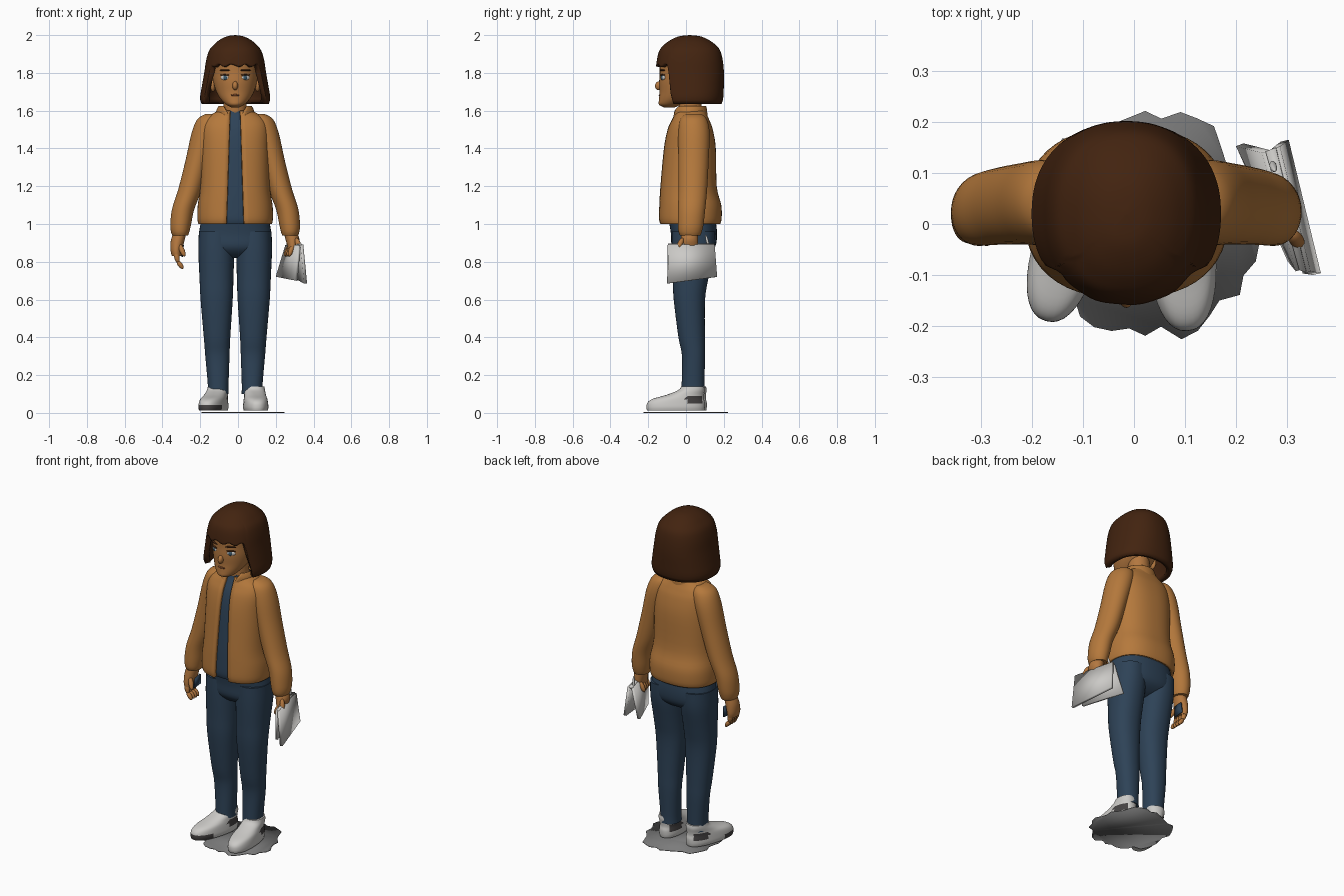
import bpy, bmesh, math, random
from mathutils import Matrix, Vector

if "Cube" in bpy.data.objects:
    bpy.data.objects.remove(bpy.data.objects["Cube"])

random.seed(4)
C = -0.015  # body centre line in x


def material(name, r, g, b):
    m = bpy.data.materials.new(name)
    m.diffuse_color = (r, g, b, 1)
    m.use_nodes = True
    m.node_tree.nodes["Principled BSDF"].inputs["Base Color"].default_value = m.diffuse_color
    return m


JACKET = material("tan jacket", 0.46, 0.19, 0.045)
SKIN = material("warm skin", 0.45, 0.185, 0.05)
HAIR = material("dark brown hair", 0.055, 0.017, 0.005)
NAVY = material("navy cloth", 0.027, 0.055, 0.095)
WHITE = material("off white", 0.60, 0.59, 0.57)
DARK = material("dark grey", 0.06, 0.055, 0.055)
GREY = material("ground grey", 0.20, 0.20, 0.20)
BLUE = material("eye blue", 0.05, 0.11, 0.16)
LIP = material("lip brown", 0.24, 0.075, 0.025)


def add(name, verts, faces, mats, thick=0, offset=-1):
    me = bpy.data.meshes.new(name)
    me.from_pydata(verts, [], faces)
    for m in mats if isinstance(mats, list) else [mats]:
        me.materials.append(m)
    ob = bpy.data.objects.new(name, me)
    bpy.context.collection.objects.link(ob)
    if thick:
        s = ob.modifiers.new("thickness", 'SOLIDIFY')
        s.thickness, s.offset = thick, offset
    return ob


def spline(rows, steps=4):
    """Catmull-Rom through rows of numbers."""
    out = []
    for i in range(len(rows) - 1):
        p = [rows[max(i - 1, 0)], rows[i], rows[i + 1], rows[min(i + 2, len(rows) - 1)]]
        for k in range(steps):
            t = k / steps
            out.append([0.5 * (2 * b + (c - a) * t + (2 * a - 5 * b + 4 * c - d) * t * t
                               + (3 * b - a - 3 * c + d) * t ** 3) for a, b, c, d in zip(*p)])
    return out + [list(rows[-1])]


def ell(a, n):
    c, s = math.cos(a), math.sin(a)
    return (math.copysign(abs(c) ** (2 / n), c), math.copysign(abs(s) ** (2 / n), s))


def loft(name, rings, mats, n=2.0, seg=36, gap=None, thick=0):
    """Skin rings (z, cx, cy, rx, ry); gap(z) leaves a front opening of that half width."""
    rings = spline(sorted(rings))
    verts, faces = [], []
    for z, cx, cy, rx, ry in rings:
        g = math.asin(min(1, gap(z) / rx) ** (n / 2)) if gap else 0
        for j in range(seg):
            a = -math.pi / 2 + g + (2 * math.pi - 2 * g) * j / (seg - 1 if gap else seg)
            x, y = ell(a, n)
            verts.append((cx + rx * x, cy + ry * y, z))
    for i in range(len(rings) - 1):
        for j in range(seg - 1 if gap else seg):
            k = (j + 1) % seg
            faces.append((i * seg + j, i * seg + k, (i + 1) * seg + k, (i + 1) * seg + j))
    if not gap:
        faces += [tuple(range(seg))[::-1], tuple(range(len(verts) - seg, len(verts)))]
    return add(name, verts, faces, mats, thick)


def blob(name, loc, size, mat, rot=(0, 0, 0)):
    ob = add(name, [], [], mat)
    bm = bmesh.new()
    bmesh.ops.create_uvsphere(bm, u_segments=20, v_segments=12, radius=1)
    bmesh.ops.scale(bm, vec=size, verts=bm.verts)
    bm.to_mesh(ob.data)
    bm.free()
    ob.location, ob.rotation_euler = loc, rot
    return ob


def finger(name, p, q, r, mat=SKIN):
    d = Vector(q) - Vector(p)
    ob = blob(name, (Vector(p) + Vector(q)) / 2, (r, r, d.length / 2 + r * 0.5), mat)
    ob.rotation_euler = d.to_track_quat('Z', 'Y').to_euler()


# jacket, shirt and collar
torso = [(1.0, C, .022, .195, .16), (1.03, C, .022, .2, .167), (1.1, C, .022, .198, .165),
         (1.2, C, .013, .184, .15), (1.4, C, .02, .18, .138), (1.5, C, .022, .178, .12),
         (1.55, C, .024, .162, .10), (1.58, C, .025, .125, .086), (1.6, C, .025, .09, .08)]
loft("jacket_body", torso, JACKET, 2.4, 48, lambda z: .047 - .02 * (z - 1) / .6, .018)
loft("shirt", [(z, x, y, a - .022, b - .022) for z, x, y, a, b in torso], NAVY, 2.4)
loft("collar", [(1.56, C, .022, .105, .092), (1.6, C, .02, .1, .092), (1.625, C, .022, .088, .085)],
     JACKET, 2, 36, lambda z: .03 + .5 * (z - 1.56), .014)

# sleeves, trouser legs (mirrored about the centre line)
sleeve = [(1.583, .125, .04, .03, .04), (1.555, .135, .04, .065, .07), (1.48, .158, .042, .073, .083),
          (1.34, .196, .04, .066, .08), (1.185, .238, .036, .063, .076), (1.08, .275, .03, .059, .072),
          (1.0, .288, .025, .055, .068), (.96, .291, .022, .049, .062), (.94, .291, .022, .042, .054)]
leg = [(.96, .1, .04, .092, .115), (.86, .1, .037, .095, .112), (.72, .099, .025, .09, .095),
       (.6, .098, .018, .085, .083), (.4, .096, .03, .07, .07), (.3, .094, .04, .064, .061),
       (.15, .09, .037, .055, .06), (.1, .09, .037, .056, .062)]
for side, s in (("left", -1), ("right", 1)):
    loft(side + "_sleeve", [(z, C + s * x, y, a, b) for z, x, y, a, b in sleeve], JACKET)
    loft(side + "_trouser_leg", [(z, C + s * x, y, a, b) for z, x, y, a, b in leg], NAVY, 2.2)
loft("trouser_hips", [(1.04, C, .03, .175, .125), (.95, C, .042, .192, .122), (.88, C, .04, .19, .115),
                      (.84, C, .035, .15, .08), (.82, C, .03, .08, .04)], NAVY, 2.3)

# shoes, dark patches chosen by height and position
for side, x0, turn, y0 in (("left", -.115, -16, .012), ("right", .09, 4, 0)):
    ob = loft(side + "_shoe", [(.012, 0, -.055, .062, .152), (.03, 0, -.055, .066, .155),
              (.055, 0, -.052, .064, .152), (.075, 0, -.04, .061, .135), (.095, 0, -.005, .057, .1),
              (.12, 0, .028, .055, .07), (.14, 0, .035, .052, .06)], [WHITE, DARK], 2.3, 40)
    for f in ob.data.polygons:
        c = f.center
        heel = .05 < c.z < .088 and -.005 < c.y < .085
        toe = side == "left" and .015 < c.z < .045 and c.y < -.11
        f.material_index = int(heel or toe)
    ob.location = (x0, y0, 0)
    ob.rotation_euler.z = math.radians(turn)

# hands
loft("left_hand", [(.96, -.306, .02, .034, .038), (.91, -.32, .016, .036, .044), (.86, -.327, .012, .03, .048),
                   (.83, -.325, .01, .025, .045)], SKIN)
for i in range(4):
    y = -.022 + i * .021
    finger("left_finger", (-.33, y, .85), (-.318, y - .004, .8), .014)
    finger("left_fingertip", (-.318, y - .004, .8), (-.294, y - .004, .768), .0125)
finger("left_thumb", (-.31, -.015, .89), (-.285, -.035, .835), .014)
add("palm_patch", [(-.291, 0, .825), (-.291, .06, .83), (-.287, .055, .89), (-.287, .005, .885)],
    [(0, 1, 2, 3)], NAVY, .008)
loft("right_hand", [(.96, .276, .02, .034, .04), (.92, .288, .018, .037, .046), (.88, .289, .015, .027, .048),
                    (.85, .285, .012, .02, .044)], SKIN)
for i in range(4):
    finger("right_finger", (.288 - i * .006, -.025 + i * .024, .88), (.272 - i * .007, -.03 + i * .024, .835), .013)
finger("right_thumb", (.31, -.02, .92), (.325, -.04, .875), .014)

# folded book hanging open as an upturned V
book = {"outer": [(.338, -.095, .89), (.278, .15, .89), (.295, .163, .72), (.358, -.098, .685)],
        "inner": [(.324, -.09, .888), (.258, .142, .888), (.207, .155, .72), (.308, -.07, .70)]}
for key, pts in book.items():
    add(key + "_book_cover", pts, [(0, 1, 2, 3)], WHITE, .016, 0)
a, b = book["outer"], book["inner"]
add("book_spine", [a[0], a[1], b[1], b[0]], [(0, 1, 2, 3)], WHITE, .012, 0)
finger("book_strap", (.27, .12, .88), (.275, .105, .94), .007, WHITE)

# neck and head
loft("neck", [(1.52, C, .03, .07, .065), (1.58, C, .025, .062, .06), (1.7, C, .02, .06, .06)], SKIN)
loft("head", [(1.618, C, -.088, .022, .03), (1.632, C, -.085, .048, .058), (1.66, C, -.06, .076, .083),
              (1.7, C, -.03, .1, .11), (1.75, C, -.01, .115, .132), (1.8, C, 0, .121, .139),
              (1.88, C, 0, .122, .135), (1.94, C, .01, .08, .09)], SKIN)
blob("nose", (C, -.142, 1.732), (.015, .022, .024), SKIN, (math.radians(-12), 0, 0))
blob("mouth", (C, -.1365, 1.682), (.024, .008, .006), LIP)
for s in (-1, 1):
    x = C + s * .055
    tilt = (0, 0, s * math.radians(27))
    blob("ear", (C + s * .118, .0, 1.74), (.015, .025, .04), SKIN)
    blob("eye_white", (x, -.122, 1.775), (.024, .007, .013), WHITE, tilt)
    blob("iris", (x - s * .002, -.1275, 1.775), (.011, .005, .013), BLUE, tilt)
    blob("upper_lid", (x, -.125, 1.789), (.027, .008, .004), HAIR, tilt)
    blob("eyebrow", (x, -.1255, 1.814), (.031, .007, .005), HAIR, tilt)

# bob hair shell: columns end high at the fringe and low at the sides and back
prof = spline([(2, 0, 0), (1.994, .042, .055), (1.975, .082, .1), (1.95, .112, .135), (1.92, .137, .16),
               (1.87, .153, .174), (1.8, .164, .181), (1.72, .178, .18), (1.665, .186, .177),
               (1.63, .176, .167)], 6)


def hair_radius(z):
    for p, q in zip(prof, prof[1:]):
        if q[0] <= z:
            t = (p[0] - z) / max(p[0] - q[0], 1e-6)
            return p[1] + (q[1] - p[1]) * t, p[2] + (q[2] - p[2]) * t
    return prof[-1][1:]


cols, rows = 96, 30
verts, faces = [(C, .02, 2.0)], []
for j in range(cols):
    ang = 2 * math.pi * (j + .5) / cols
    x, y = ell(ang, 2.25)
    f = min(1, max(0, (-math.sin(ang) - .50) / .10))
    low = 1.635 + f * .205 + f * .007 * math.sin(ang * 14)
    for i in range(1, rows + 1):
        z = 2 - (2 - low) * (i / rows) ** 1.8
        rx, ry = hair_radius(z)
        verts.append((C + rx * x, .02 + ry * y, z))
for j in range(cols):
    p, q = 1 + j * rows, 1 + (j + 1) % cols * rows
    faces.append((0, p, q))
    faces += [(p + i, p + i + 1, q + i + 1, q + i) for i in range(rows - 1)]
add("bob_hair", verts, faces, HAIR, .03)

# ragged ground patch
pts = []
for i in range(40):
    a = 2 * math.pi * i / 40
    r = 1 + random.uniform(-.1, .08)
    pts.append((.022 + .215 * r * math.cos(a), .222 * r * math.sin(a), 0.004))
add("ground_patch", pts, [tuple(range(40))], GREY, .004)

# smooth shading with sharp edges kept
bpy.ops.object.select_all(action='SELECT')
bpy.context.view_layer.objects.active = bpy.data.objects["bob_hair"]
bpy.ops.object.shade_smooth_by_angle(angle=math.radians(40))
